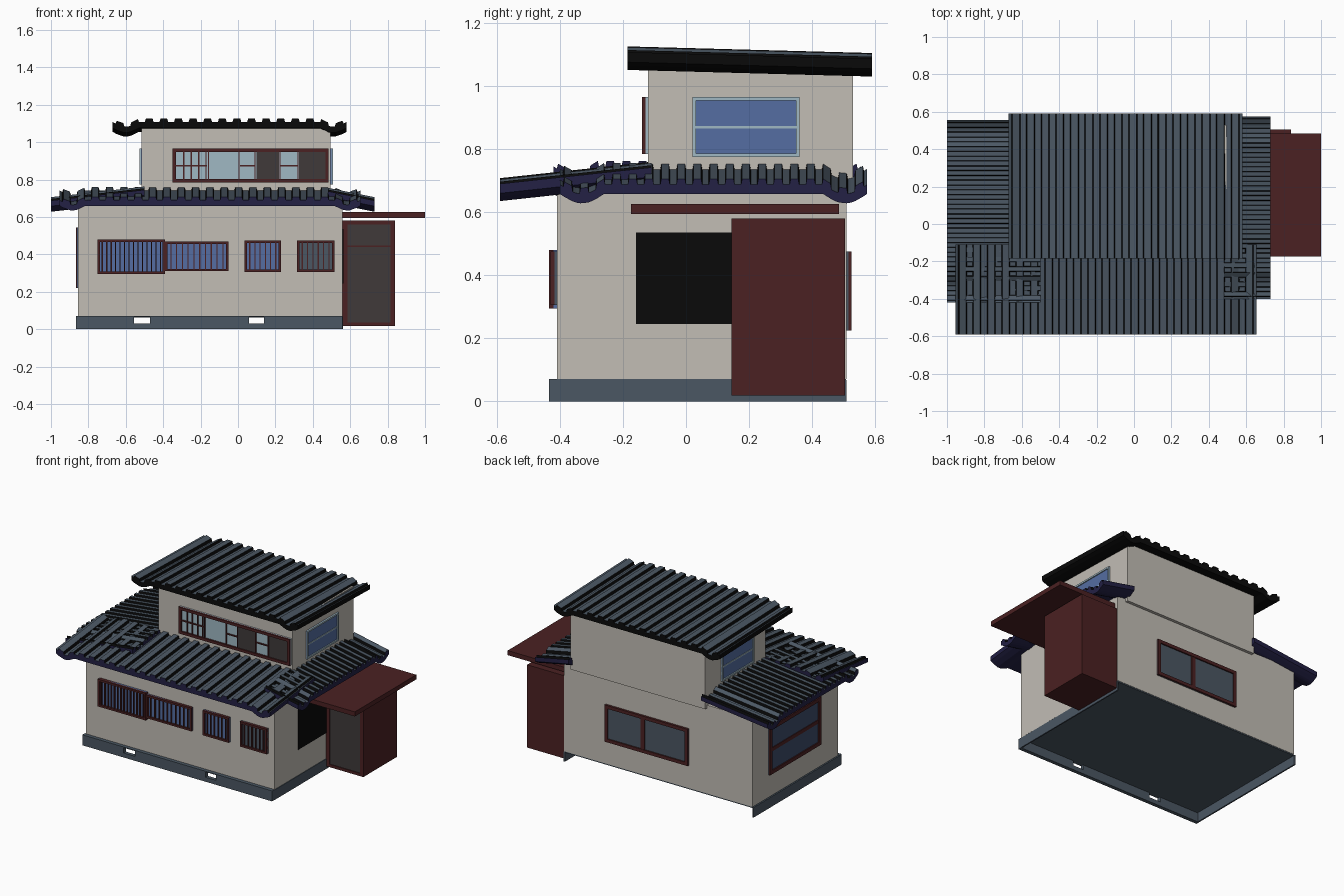
import bpy, bmesh, math

cube = bpy.data.objects.get("Cube")
if cube:
    bpy.data.objects.remove(cube)


def material(name, r, g, b):
    m = bpy.data.materials.new(name)
    m.use_nodes = True
    m.diffuse_color = (r, g, b, 1)
    m.node_tree.nodes["Principled BSDF"].inputs["Base Color"].default_value = (r, g, b, 1)
    return m


WALL = material("warm plaster", 0.54, 0.51, 0.46)
SLATE = material("slate grey", 0.07, 0.095, 0.125)
RED = material("dark red wood", 0.07, 0.015, 0.016)
BROWN = material("brown grey panel", 0.05, 0.042, 0.042)
BLUE = material("blue glass", 0.09, 0.155, 0.36)
PALE = material("pale blue", 0.35, 0.48, 0.55)
DARK = material("dark blue glass", 0.045, 0.07, 0.14)
BLACK = material("black", 0.003, 0.003, 0.003)
NAVY = material("navy underside", 0.017, 0.015, 0.06)


def finish(name, bm, mats):
    bmesh.ops.recalc_face_normals(bm, faces=bm.faces)
    mesh = bpy.data.meshes.new(name)
    bm.to_mesh(mesh)
    bm.free()
    for m in mats:
        mesh.materials.append(m)
    ob = bpy.data.objects.new(name, mesh)
    bpy.context.collection.objects.link(ob)
    return ob


def boxes(name, mat, *ranges):
    """One object from boxes given as (x0, x1, y0, y1, z0, z1)."""
    bm = bmesh.new()
    for x0, x1, y0, y1, z0, z1 in ranges:
        vs = bmesh.ops.create_cube(bm, size=1)["verts"]
        for v in vs:
            v.co = (x1 if v.co.x > 0 else x0, y1 if v.co.y > 0 else y0,
                    z1 if v.co.z > 0 else z0)
    return finish(name, bm, [mat])


def on_wall(side, plane, u0, u1, z0, z1, depth):
    """Box standing out from a wall plane by depth."""
    sign = -1 if side in ("front", "left") else 1
    a, b = sorted((plane - sign * 0.002, plane + sign * depth))
    if side in ("front", "back"):
        return (u0, u1, a, b, z0, z1)
    return (a, b, u0, u1, z0, z1)


def window(name, side, plane, u0, u1, z0, z1, glass, frame=RED, depth=0.02,
           rim=0.013, uprights=(), rails=(), bar=0.006, bar_mat=None):
    boxes(name + "_glass", glass, on_wall(side, plane, u0, u1, z0, z1, depth * 0.4))
    boxes(name + "_frame", frame,
          on_wall(side, plane, u0, u0 + rim, z0, z1, depth),
          on_wall(side, plane, u1 - rim, u1, z0, z1, depth),
          on_wall(side, plane, u0 + rim, u1 - rim, z0, z0 + rim, depth),
          on_wall(side, plane, u0 + rim, u1 - rim, z1 - rim, z1, depth))
    h = bar / 2
    parts = [on_wall(side, plane, u - h, u + h, z0 + rim, z1 - rim, depth * 0.8) for u in uprights]
    parts += [on_wall(side, plane, u0 + rim, u1 - rim, z - h, z + h, depth * 0.75) for z in rails]
    if parts:
        boxes(name + "_bars", bar_mat or frame, *parts)


def spread(a, b, n):
    return [a + (b - a) * (i + 1) / (n + 1) for i in range(n)]


def roof_sheet(name, axis, u0, u1, v0, z0, v1, z1, pitch, thick, dip, under, rib=0.018):
    """Ribbed tile sheet: ribs repeat along u and run along v; both ends curl."""
    n = round((u1 - u0) / pitch)
    step = (u1 - u0) / n
    prof = []
    for i in range(n):
        for f, h in ((0, 0), (0.2, 0), (0.27, rib), (0.73, rib), (0.8, 0)):
            prof.append((u0 + (i + f) * step, h))
    prof.append((u1, 0))

    def curl(u):
        d = min(u - u0, u1 - u)
        return -dip * math.sin(math.pi * d / 0.14) if d < 0.14 else 0

    bm = bmesh.new()

    def vert(u, v, z):
        return bm.verts.new((u, v, z) if axis == "y" else (v, u, z))

    rows = []
    for u, h in prof:
        c = curl(u)
        rows.append((vert(u, v0, z0 + c + h), vert(u, v1, z1 + c + h),
                     vert(u, v1, z1 + c - thick), vert(u, v0, z0 + c - thick)))
    for i, (a, b) in enumerate(zip(rows, rows[1:])):
        steep = abs(prof[i][1] - prof[i + 1][1]) > 0.001
        for k in range(4):
            f = bm.faces.new((a[k], a[(k + 1) % 4], b[(k + 1) % 4], b[k]))
            f.material_index = (2 if steep else 0) if k == 0 else 1
    for r in (rows[0], rows[-1]):
        bm.faces.new(r).material_index = 1
    return finish(name, bm, [SLATE, under, BLACK])


# Walls and floor
boxes("lower_walls", WALL, (-0.855, 0.56, -0.41, 0.51, 0.07, 0.67))
boxes("upper_walls", WALL, (-0.515, 0.495, -0.12, 0.53, 0.65, 1.075))
boxes("floor", SLATE, (-0.853, 0.558, -0.41, 0.508, 0.062, 0.071))

# Skirting with two open vents at the front
vents = [(-0.555, -0.47), (0.06, 0.14)]
edges = [-0.865] + [e for v in vents for e in v] + [0.56]
boxes("front_skirting", SLATE,
      (-0.865, 0.56, -0.435, -0.41, 0, 0.03), (-0.865, 0.56, -0.435, -0.41, 0.066, 0.071),
      *[(edges[i], edges[i + 1], -0.435, -0.41, 0.03, 0.066) for i in (0, 2, 4)])
boxes("side_skirting", SLATE, (-0.865, -0.855, -0.41, 0.51, 0, 0.068),
      (0.553, 0.562, -0.41, 0.51, 0, 0.068))

# Tiled roofs
roof_sheet("upper_roof", "y", -0.67, 0.58, -0.185, 1.108, 0.59, 1.087, 0.077, 0.032, 0.025, BLACK)
roof_sheet("front_roof", "y", -0.955, 0.655, -0.59, 0.69, -0.11, 0.742, 0.077, 0.03, 0.025, NAVY)
roof_sheet("left_roof", "x", -0.42, 0.555, -1.0, 0.688, -0.5, 0.745, 0.052, 0.03, 0.03, NAVY)
roof_sheet("right_roof", "x", -0.4, 0.575, 0.73, 0.688, 0.48, 0.738, 0.052, 0.03, 0.03, NAVY)

# Lower front windows
F = -0.41
window("front_window_1", "front", F, -0.75, -0.39, 0.295, 0.48, BLUE, depth=0.025,
       uprights=spread(-0.75, -0.39, 14))
window("front_window_2", "front", F, -0.39, -0.05, 0.31, 0.468, BLUE,
       uprights=spread(-0.39, -0.05, 10))
window("front_window_3", "front", F, 0.035, 0.23, 0.307, 0.475, BLUE,
       uprights=spread(0.035, 0.23, 6))
window("front_window_4", "front", F, 0.315, 0.515, 0.305, 0.475, SLATE,
       uprights=spread(0.315, 0.515, 6))

# Side and back windows
window("left_window", "left", -0.855, -0.215, 0.335, 0.22, 0.545, DARK, depth=0.012,
       rim=0.025, rails=[0.385], bar=0.025)
window("back_window", "back", 0.51, -0.38, 0.245, 0.225, 0.475, SLATE, depth=0.015,
       rim=0.022, uprights=[-0.04], bar=0.03)
boxes("right_opening", BLACK, on_wall("right", 0.56, -0.158, 0.145, 0.245, 0.535, 0.004))

# Upper windows
window("upper_front_window", "front", -0.12, -0.35, 0.485, 0.785, 0.965, PALE, rim=0.018,
       uprights=[-0.172, -0.158, 0.005, 0.09, 0.225, 0.32] + spread(-0.33, -0.17, 3))
boxes("upper_front_panels", BROWN, *[on_wall("front", -0.12, a, b, 0.803, 0.947, 0.012)
                                     for a, b in ((0.1, 0.22), (0.325, 0.468))])
boxes("upper_front_rails", RED, *[on_wall("front", -0.12, a, b, 0.871, 0.879, 0.015)
                                  for a, b in ((-0.335, -0.165), (0.01, 0.09), (0.225, 0.32))])
for side, plane in (("left", -0.515), ("right", 0.495)):
    window("upper_" + side + "_window", side, plane, 0.02, 0.36, 0.775, 0.965, BLUE, PALE,
           depth=0.012, rim=0.011, rails=[0.87], bar=0.008)

# Porch with panelled door and floating canopy
boxes("porch", RED, (0.56, 0.84, 0.155, 0.505, 0.018, 0.58))
boxes("porch_door", BROWN, (0.58, 0.82, 0.15, 0.156, 0.035, 0.562))
boxes("porch_door_frame", RED,
      (0.56, 0.585, 0.145, 0.157, 0.018, 0.58), (0.815, 0.84, 0.145, 0.157, 0.018, 0.58),
      (0.585, 0.815, 0.145, 0.157, 0.018, 0.037), (0.585, 0.815, 0.145, 0.157, 0.56, 0.58),
      (0.585, 0.815, 0.147, 0.157, 0.44, 0.448))
boxes("porch_canopy", RED, (0.555, 1.0, -0.175, 0.485, 0.595, 0.626))
